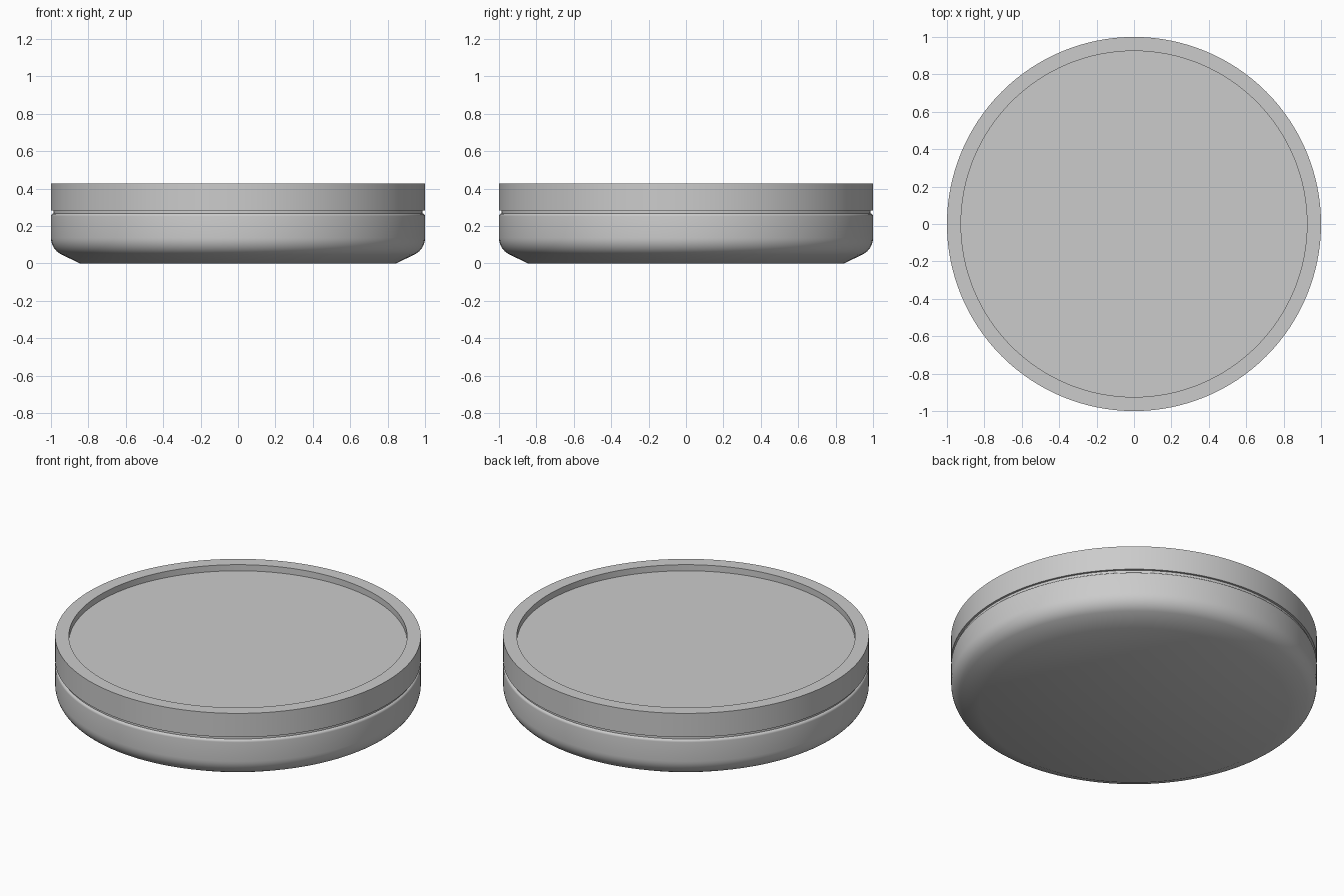
import bpy, bmesh, math

cube = bpy.data.objects.get("Cube")
if cube:
    bpy.data.objects.remove(cube, do_unlink=True)

SEGMENTS = 128

grey = bpy.data.materials.new("plain_grey")
grey.use_nodes = True
colour = (0.6, 0.6, 0.6, 1)
grey.diffuse_color = colour
grey.node_tree.nodes["Principled BSDF"].inputs["Base Color"].default_value = colour


def arc(cx, cz, radius, start, end, steps):
    """Points (r, z) along a circular arc, angles in degrees."""
    angles = [math.radians(start + (end - start) * i / steps) for i in range(steps + 1)]
    return [(cx + radius * math.cos(a), cz + radius * math.sin(a)) for a in angles]


def lathe(name, profile):
    """Spin a profile that starts and ends on the z axis into a closed solid."""
    bm = bmesh.new()
    verts = [bm.verts.new((r, 0, z)) for r, z in profile]
    edges = [bm.edges.new(pair) for pair in zip(verts, verts[1:])]
    bmesh.ops.spin(bm, geom=verts + edges, cent=(0, 0, 0), axis=(0, 0, 1),
                   angle=math.tau, steps=SEGMENTS, use_merge=True)
    bmesh.ops.remove_doubles(bm, verts=bm.verts, dist=1e-5)
    bmesh.ops.recalc_face_normals(bm, faces=bm.faces)
    mesh = bpy.data.meshes.new(name)
    bm.to_mesh(mesh)
    bm.free()
    mesh.materials.append(grey)
    obj = bpy.data.objects.new(name, mesh)
    bpy.context.collection.objects.link(obj)
    bpy.ops.object.select_all(action="DESELECT")
    obj.select_set(True)
    bpy.context.view_layer.objects.active = obj
    bpy.ops.object.shade_smooth_by_angle(angle=math.radians(35))
    return obj


# Round body: flat foot, chamfer, soft shoulder, groove, raised rim, recessed top
foot = [(0, 0), (0.845, 0)]
shoulder = arc(0.9, 0.137, 0.1, -62, 0, 8)
groove_lip = arc(0.985, 0.252, 0.015, 0, 80, 5)
rim = [(0.987, 0.283), (1, 0.283), (1, 0.427), (0.925, 0.427)]
recess = [(0.925, 0.39), (0, 0.39)]
lathe("dish_body", foot + shoulder + groove_lip + rim + recess)
